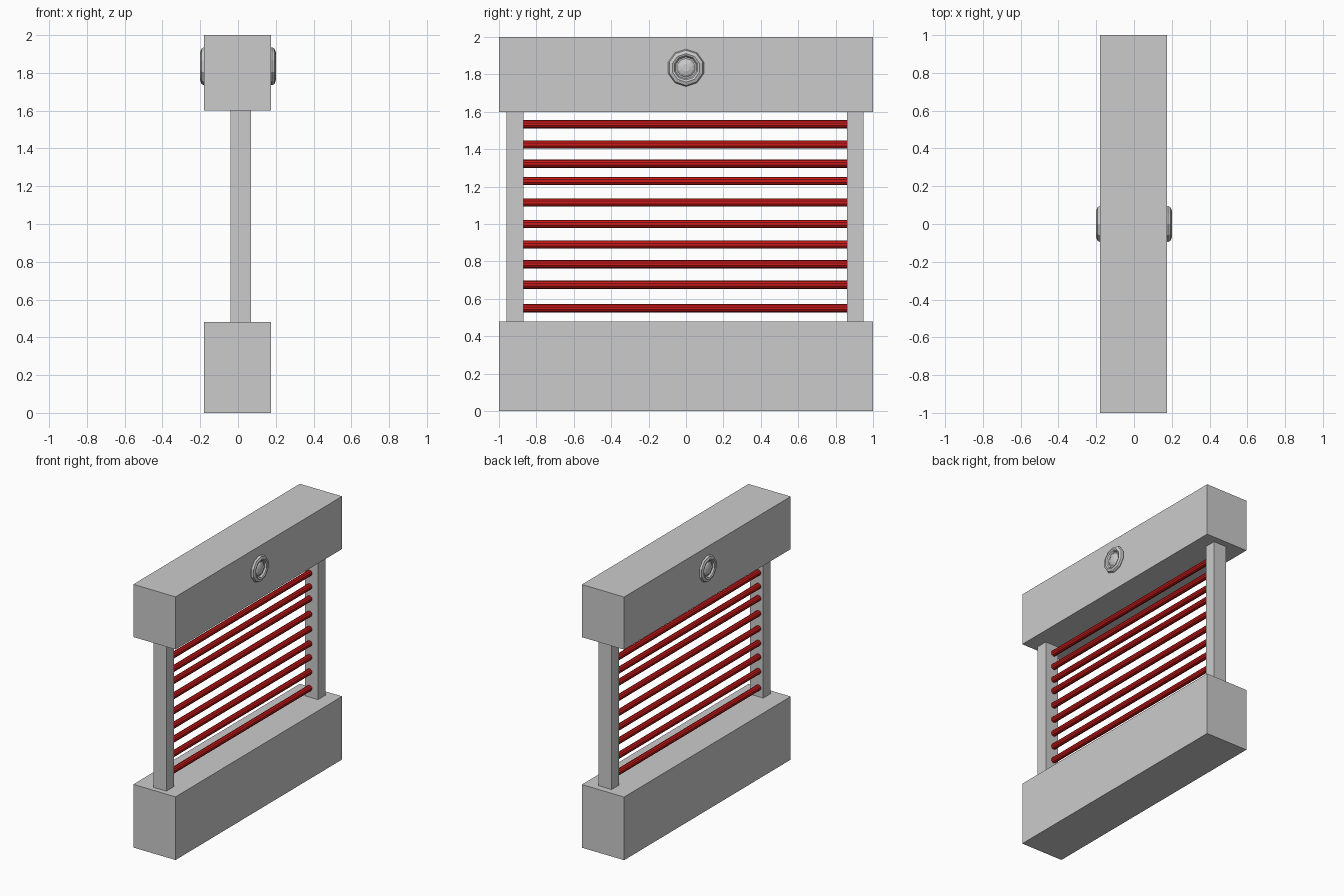
import bpy, bmesh
from math import pi, sin, cos

if "Cube" in bpy.data.objects:
    bpy.data.objects.remove(bpy.data.objects["Cube"])

red = bpy.data.materials.new("red")
red.diffuse_color = (0.6, 0.01, 0.01, 1)
red.use_nodes = True
red.node_tree.nodes["Principled BSDF"].inputs["Base Color"].default_value = red.diffuse_color


def finish(name, bm, mat=None):
    bmesh.ops.recalc_face_normals(bm, faces=bm.faces)
    me = bpy.data.meshes.new(name)
    bm.to_mesh(me)
    bm.free()
    ob = bpy.data.objects.new(name, me)
    bpy.context.collection.objects.link(ob)
    if mat:
        me.materials.append(mat)
    return ob


def box(name, lo, hi):
    bm = bmesh.new()
    bmesh.ops.create_cube(bm, size=1)
    for v in bm.verts:
        v.co = [l + (c + 0.5) * (h - l) for c, l, h in zip(v.co, lo, hi)]
    return finish(name, bm)


def lathe_x(name, profile, sides, z, side):
    """Revolve (radius, x) points about a horizontal axis along x."""
    bm = bmesh.new()
    rings = []
    for r, x in profile:
        rings.append([bm.verts.new((side * x, r * sin(2 * pi * i / sides),
                                    z + r * cos(2 * pi * i / sides)))
                      for i in range(sides)])
    for a, b in zip(rings, rings[1:]):
        for i in range(sides):
            j = (i + 1) % sides
            bm.faces.new((a[i], a[j], b[j], b[i]))
    bm.faces.new(rings[0])
    bm.faces.new(rings[-1])
    return finish(name, bm)


# Top and bottom beams
box("base_beam", (-0.18, -1, 0), (0.175, 1, 0.48))
box("top_beam", (-0.18, -1, 1.6), (0.175, 1, 2))

# Side posts
box("front_post", (-0.04, -0.96, 0.48), (0.07, -0.87, 1.6))
box("back_post", (-0.04, 0.86, 0.48), (0.07, 0.95, 1.6))

# Red horizontal rods
for n, z in enumerate((0.55, 0.675, 0.785, 0.89, 1.0, 1.115, 1.23, 1.322, 1.425, 1.533)):
    bm = bmesh.new()
    bmesh.ops.create_cone(bm, cap_ends=True, segments=10, radius1=0.022,
                          radius2=0.022, depth=1.73)
    for v in bm.verts:
        x, y, d = v.co
        v.co = (x, d - 0.005, y + z)
    finish(f"rod_{n + 1}", bm, red)

# Round emitter on each face of the top beam: raised ring with a domed centre
emitter = [(0.094, 0.165), (0.1, 0.18), (0.094, 0.193), (0.076, 0.2), (0.065, 0.195),
           (0.058, 0.183), (0.05, 0.183), (0.04, 0.19), (0.02, 0.196)]
for name, side in (("right_emitter", 1), ("left_emitter", -1)):
    lathe_x(name, emitter, 10, 1.835, side)
